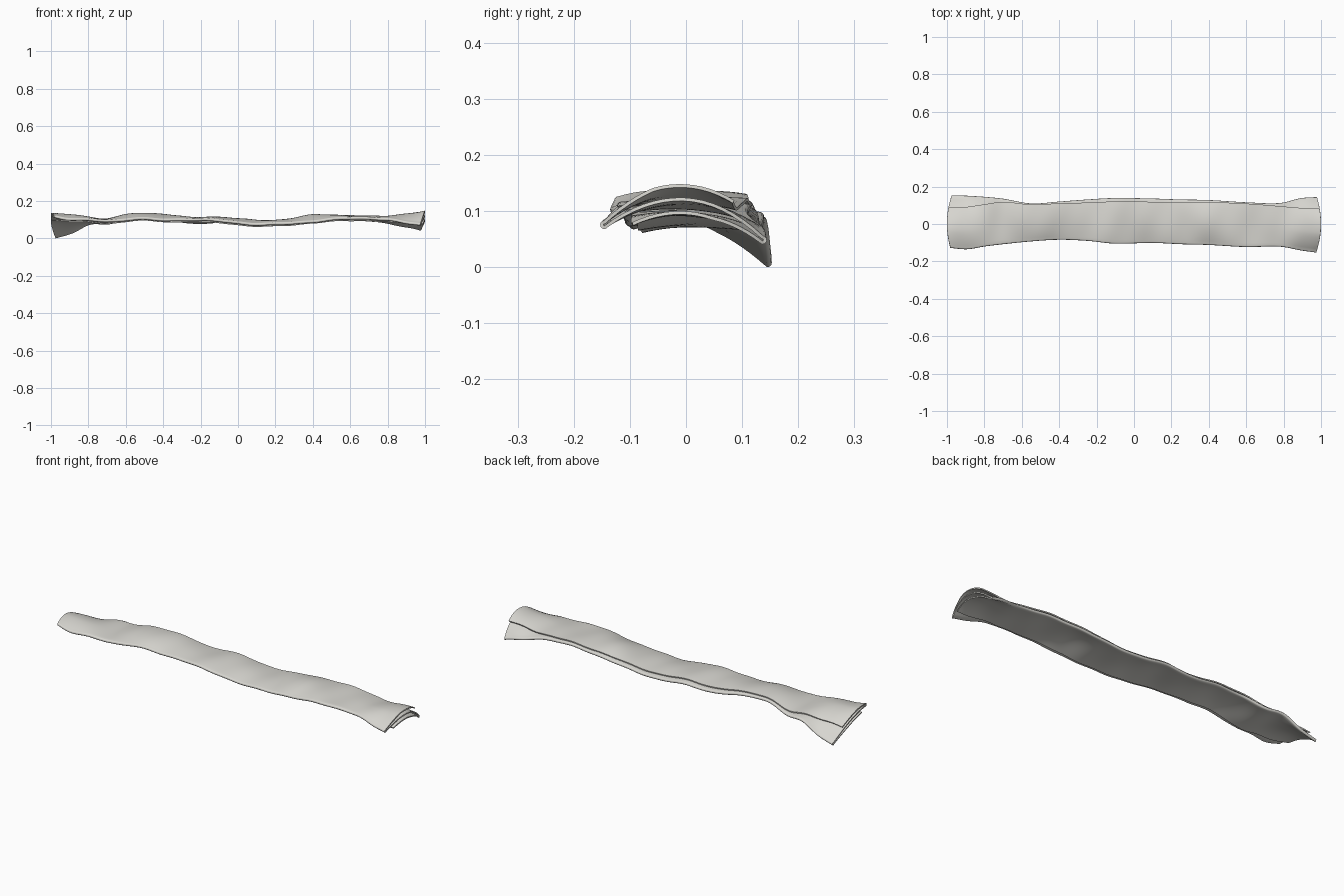
import bpy, bmesh, math

if "Cube" in bpy.data.objects:
    bpy.data.objects.remove(bpy.data.objects["Cube"])

THICK = 0.006      # cloth thickness
R = 0.0048         # fold radius
NX = 120           # steps along the length
NL = 16            # steps across each layer
NF = 6             # steps round each fold

# x, front fold y, back fold y, top hem y, middle-layer z (front, centre, back), layer gap
STATIONS = [
    (-1.00, -.125, .150, .090, .118, .107, .018, .019),
    (-0.90, -.132, .148, .090, .103, .110, .042, .015),
    (-0.80, -.117, .142, .105, .100, .106, .088, .011),
    (-0.70, -.105, .132, .118, .093, .100, .090, .010),
    (-0.55, -.090, .107, .104, .105, .126, .124, .010),
    (-0.40, -.081, .117, .110, .100, .122, .116, .010),
    (-0.25, -.087, .128, .114, .101, .105, .096, .010),
    (-0.10, -.102, .136, .120, .095, .108, .098, .010),
    (0.10, -.098, .133, .118, .076, .090, .082, .010),
    (0.25, -.105, .128, .115, .080, .095, .087, .010),
    (0.40, -.109, .125, .116, .092, .118, .104, .010),
    (0.60, -.120, .113, .109, .108, .116, .112, .010),
    (0.78, -.118, .109, .095, .104, .110, .100, .011),
    (0.90, -.138, .135, .085, .085, .118, .075, .017),
    (1.00, -.150, .141, .085, .074, .126, .058, .024),
]


def station(x):
    """Smooth interpolation of the station values at x."""
    i = 0
    while i < len(STATIONS) - 2 and x > STATIONS[i + 1][0]:
        i += 1
    p1, p2 = STATIONS[i], STATIONS[i + 1]
    p0 = STATIONS[max(i - 1, 0)]
    p3 = STATIONS[min(i + 2, len(STATIONS) - 1)]
    h = p2[0] - p1[0]
    t = (x - p1[0]) / h
    out = []
    for k in range(1, 8):
        m1 = (p2[k] - p0[k]) / (p2[0] - p0[0]) * h
        m2 = (p3[k] - p1[k]) / (p3[0] - p1[0]) * h
        out.append((2*t**3 - 3*t**2 + 1) * p1[k] + (t**3 - 2*t**2 + t) * m1
                   + (3*t**2 - 2*t**3) * p2[k] + (t**3 - t**2) * m2)
    return out


def section(x):
    """S-folded cross-section: top layer, front fold, middle, back fold, bottom."""
    yf, yb, yt, zf, zm, zb, g = station(x)
    yf, yb = yf + R, yb - R
    g = max(g, 2 * R)

    def base(y):
        t = (y - yf) / (yb - yf)
        z = zf + (4*zm - 3*zf - zb) * t + (2*zf - 4*zm + 2*zb) * t * t
        # soft diagonal creases
        return z + 0.0016 * math.sin(19 * x + 22 * y) + 0.0012 * math.sin(37 * x - 15 * y)

    def spread(d):
        return 2 * R + (g - 2 * R) * min(1, d / 0.09)

    pts = []
    for i in range(NL + 1):                       # top layer
        y = yt + (yf - yt) * i / NL
        pts.append((y, base(y) + spread(y - yf)))
    for i in range(1, NF):                        # front fold
        a = math.pi * i / NF
        pts.append((yf - R * math.sin(a), base(yf) + R + R * math.cos(a)))
    for i in range(NL + 1):                       # middle layer
        y = yf + (yb - yf) * i / NL
        pts.append((y, base(y)))
    for i in range(1, NF):                        # back fold
        a = math.pi * i / NF
        pts.append((yb + R * math.sin(a), base(yb) - R + R * math.cos(a)))
    y_end = yf + 0.015 + 0.035 * max(0, (abs(x) - 0.75) / 0.25)
    for i in range(NL + 1):                       # bottom layer
        y = yb + (y_end - yb) * i / NL
        pts.append((y, base(y) - spread(yb - y)))
    # ends bow inward toward the folds
    return [(x * (1 - 0.022 * abs(x) ** 8 * (y / 0.14) ** 2), y, z) for y, z in pts]


# folded cloth strip
bm = bmesh.new()
rows = [[bm.verts.new(p) for p in section(-1 + 2 * i / NX)] for i in range(NX + 1)]
for a, b in zip(rows, rows[1:]):
    for j in range(len(a) - 1):
        bm.faces.new((a[j], b[j], b[j + 1], a[j + 1]))
low = min(v.co.z for v in bm.verts)
for v in bm.verts:
    v.co.z += THICK / 2 - low
bmesh.ops.recalc_face_normals(bm, faces=bm.faces)
mesh = bpy.data.meshes.new("folded_cloth")
bm.to_mesh(mesh)
bm.free()
cloth = bpy.data.objects.new("folded_cloth", mesh)
bpy.context.collection.objects.link(cloth)

mat = bpy.data.materials.new("off_white_cloth")
mat.diffuse_color = (0.68, 0.67, 0.63, 1)
mat.use_nodes = True
mat.node_tree.nodes["Principled BSDF"].inputs["Base Color"].default_value = mat.diffuse_color
mesh.materials.append(mat)

# cloth thickness and smooth shading
solid = cloth.modifiers.new("thickness", 'SOLIDIFY')
solid.thickness = THICK
solid.offset = 0
bpy.context.view_layer.objects.active = cloth
cloth.select_set(True)
bpy.ops.object.modifier_apply(modifier=solid.name)
bpy.ops.object.shade_smooth_by_angle(angle=math.radians(50))
